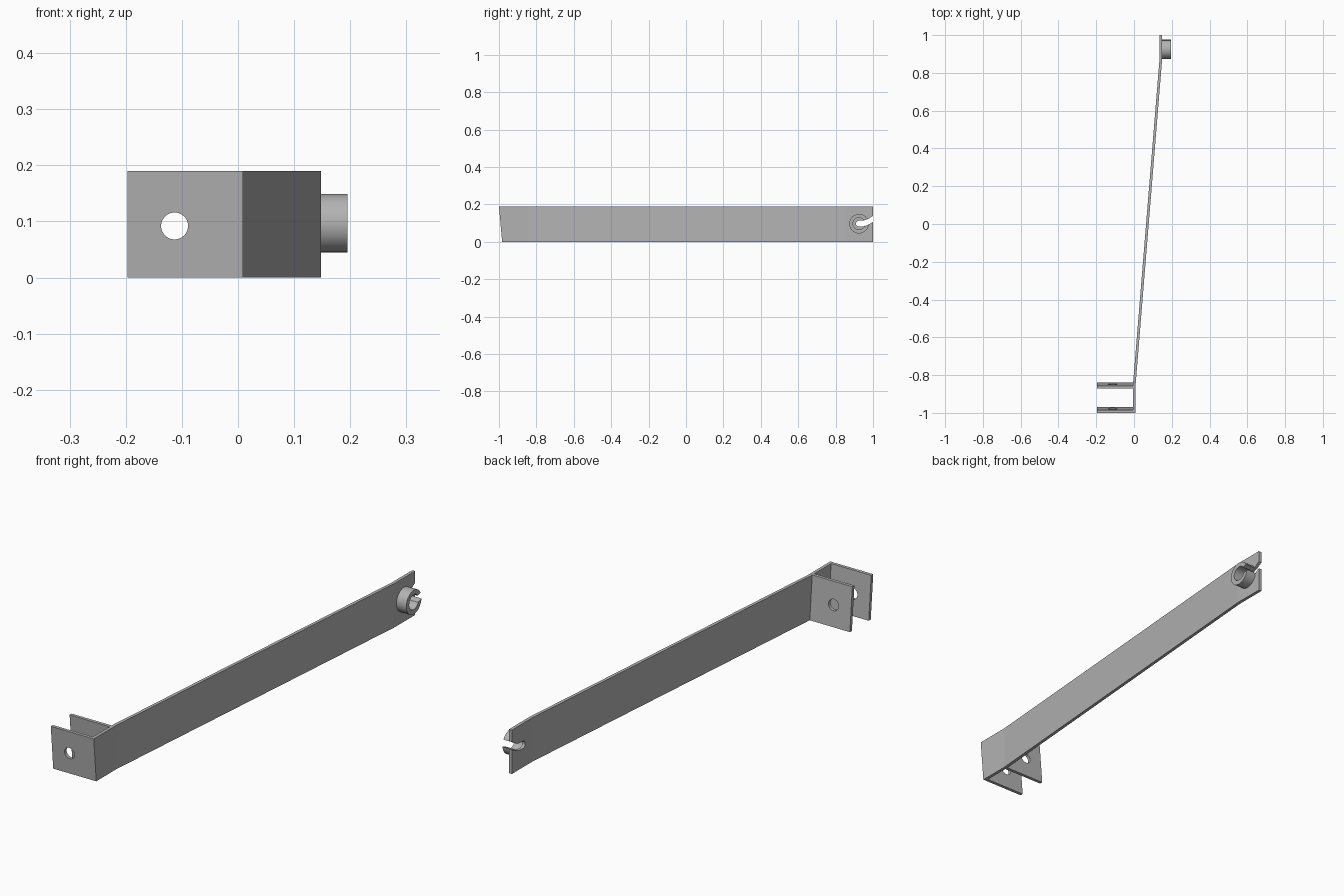
import bpy, bmesh, math
from mathutils import Vector

if "Cube" in bpy.data.objects:
    bpy.data.objects.remove(bpy.data.objects["Cube"])

H = 0.19        # strip height
T = 0.014       # sheet thickness
LEAN = 0.017    # backward lean of the bracket from top to bottom

steel = bpy.data.materials.new("grey steel")
steel.use_nodes = True
COLOR = (0.45, 0.45, 0.45, 1)
steel.diffuse_color = COLOR
steel.node_tree.nodes["Principled BSDF"].inputs["Base Color"].default_value = COLOR


def prism(name, outline, offset):
    """Extrude a flat 3D outline along an offset vector."""
    bm = bmesh.new()
    face = bm.faces.new([bm.verts.new(p) for p in outline])
    geom = bmesh.ops.extrude_face_region(bm, geom=[face])["geom"]
    for v in geom:
        if isinstance(v, bmesh.types.BMVert):
            v.co += Vector(offset)
    bmesh.ops.recalc_face_normals(bm, faces=bm.faces)
    mesh = bpy.data.meshes.new(name)
    bm.to_mesh(mesh)
    bm.free()
    mesh.materials.append(steel)
    ob = bpy.data.objects.new(name, mesh)
    bpy.context.collection.objects.link(ob)
    return ob


def arc(a, b, r, start=0, end=360, n=48):
    """Points of an arc about (a, b)."""
    steps = n if end - start == 360 else n + 1
    return [(a + r * math.cos(math.radians(start + (end - start) * i / n)),
             b + r * math.sin(math.radians(start + (end - start) * i / n)))
            for i in range(steps)]


def cut(ob, cutters):
    """Subtract the cutters and bake the result."""
    for c in cutters:
        c.hide_render = True
        mod = ob.modifiers.new("cut", 'BOOLEAN')
        mod.operation, mod.solver, mod.object = 'DIFFERENCE', 'EXACT', c
    deps = bpy.context.evaluated_depsgraph_get()
    mesh = bpy.data.meshes.new_from_object(ob.evaluated_get(deps))
    ob.modifiers.clear()
    ob.data = mesh


def smooth(ob):
    bpy.ops.object.select_all(action='DESELECT')
    ob.select_set(True)
    bpy.context.view_layer.objects.active = ob
    bpy.ops.object.shade_smooth_by_angle(angle=math.radians(30))


# Long strip: short straight ends joined by a slanted run
outer = [(0.009, -1.0), (0.009, -0.845), (0.148, 0.86), (0.148, 1.0)]
inner = [(x - T, y) for x, y in reversed(outer)]
arm = prism("long_arm", [(x, y, 0) for x, y in outer + inner], (0, 0, H))
for v in arm.data.vertices:
    if v.co.y < -0.99 and v.co.z < 0.01:
        v.co.y += LEAN

# Two parallel leaning bracket tabs with a pin hole through both
pin = prism("pin_cutter", [(x, -1.1, z) for x, z in arc(-0.113, 0.092, 0.024)], (0, 0.4, 0))
tabs = []
for name, y, right in (("front_tab", -1.0, 0.009), ("back_tab", -0.871, -0.003)):
    side = [(y, H), (y + T, H), (y + T + LEAN, 0), (y + LEAN, 0)]
    tab = prism(name, [(-0.197, b, z) for b, z in side], (right + 0.197, 0, 0))
    cut(tab, [pin])
    tabs.append(tab)

# Round collar on the outer face of the far end
CY, CZ = 0.925, 0.097
collar = prism("collar", [(0.147, y, z) for y, z in arc(CY, CZ, 0.052)], (0.048, 0, 0))
bore = prism("bore_cutter", [(0.148, y, z) for y, z in arc(CY, CZ, 0.032)], (0.1, 0, 0))

# Rising keyway slot, open at the end of the strip
R = 0.016
path = arc(CY, CZ, R, 90, 270, 16) + [(0.95, 0.083), (0.975, 0.092), (1.02, 0.118),
                                      (1.02, 0.152), (0.975, 0.123), (0.95, 0.114)]
slot = prism("slot_cutter", [(0.1, y, z) for y, z in path], (0.15, 0, 0))
cut(collar, [bore, slot])
cut(arm, [slot])

for cutter in (pin, bore, slot):
    bpy.data.objects.remove(cutter)
for part in tabs + [collar]:
    smooth(part)
